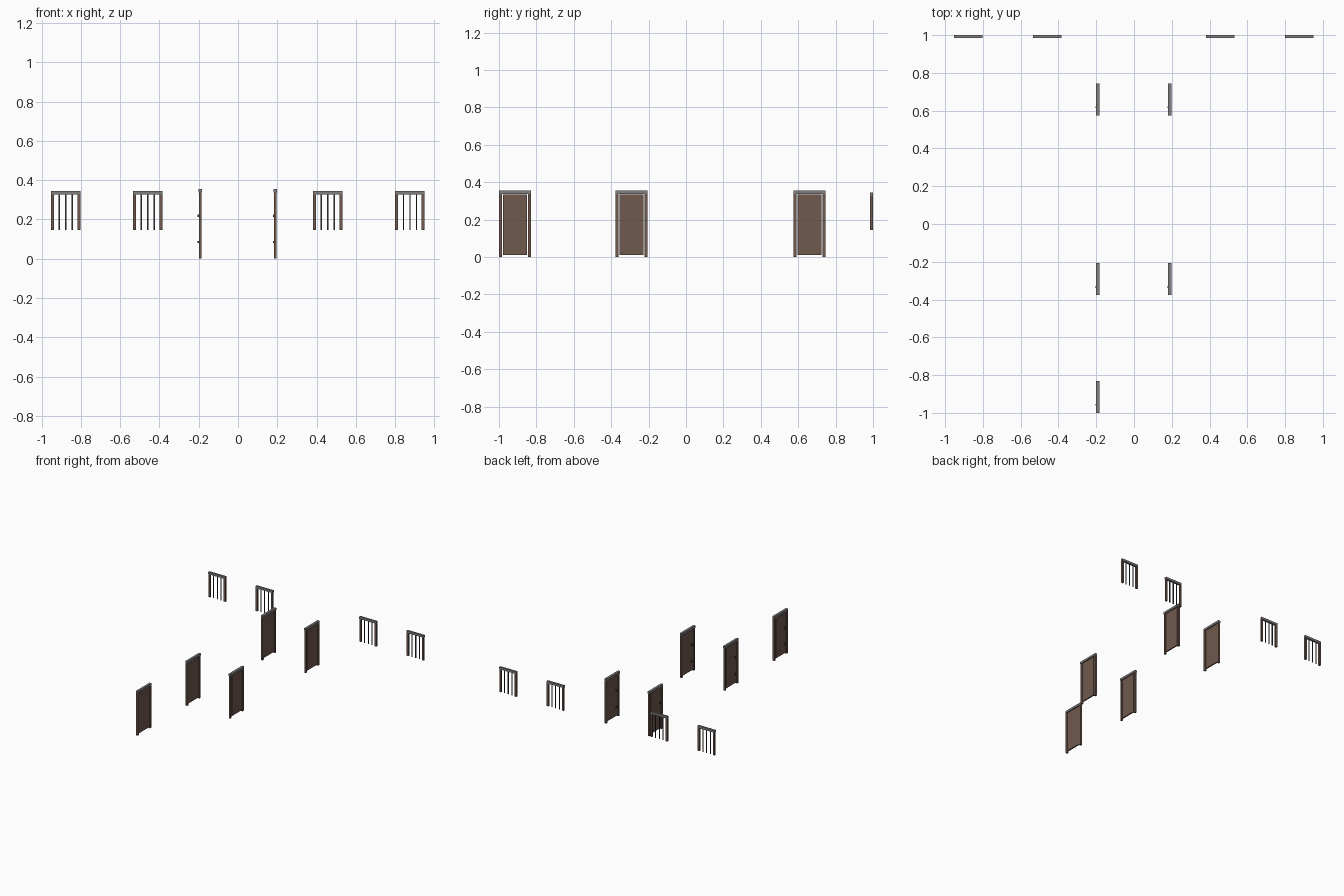
import bpy, bmesh
from mathutils import Vector, Matrix

if "Cube" in bpy.data.objects:
    bpy.data.objects.remove(bpy.data.objects["Cube"])

def material(name, rgb):
    m = bpy.data.materials.new(name)
    m.diffuse_color = (*rgb, 1)
    m.use_nodes = True
    m.node_tree.nodes["Principled BSDF"].inputs["Base Color"].default_value = m.diffuse_color
    return m

BROWN = material("brown_wood", (0.16, 0.10, 0.075))
GREY = material("grey_trim", (0.22, 0.21, 0.21))
DARK = material("dark_iron", (0.06, 0.05, 0.05))

def boxes(name, spans, mat):
    """One object made of boxes, each given as (x0, x1, y0, y1, z0, z1)."""
    bm = bmesh.new()
    for x0, x1, y0, y1, z0, z1 in spans:
        centre = Vector(((x0 + x1) / 2, (y0 + y1) / 2, (z0 + z1) / 2))
        size = Matrix.Diagonal((x1 - x0, y1 - y0, z1 - z0, 1))
        bmesh.ops.create_cube(bm, size=1, matrix=Matrix.Translation(centre) @ size)
    mesh = bpy.data.meshes.new(name)
    bm.to_mesh(mesh)
    bm.free()
    mesh.materials.append(mat)
    ob = bpy.data.objects.new(name, mesh)
    bpy.context.collection.objects.link(ob)

def door(x, y):
    """Door in the yz plane, starting at y, centred on x."""
    w, h, t = 0.17, 0.355, 0.007
    # jambs and lintel
    boxes("door_jambs", [(x - t, x + t, y, y + 0.016, 0, 0.338),
                         (x - t, x + t, y + w - 0.016, y + w, 0, 0.338)], BROWN)
    boxes("door_lintel", [(x - 0.009, x + 0.009, y, y + w, 0.338, h)], GREY)
    # hanging leaf with a small gap all round
    boxes("door_leaf", [(x - 0.005, x + 0.005, y + 0.021, y + w - 0.021, 0.012, 0.333)], BROWN)
    # small fittings on the left face
    boxes("door_fittings", [(x - 0.013, x - 0.005, y + 0.038, y + 0.048, z - 0.006, z + 0.006)
                            for z in (0.085, 0.218)], DARK)

def window(x):
    """Barred window in the back plane, centred on x."""
    w, y0, y1, z0, z1 = 0.075, 0.984, 1.0, 0.145, 0.345
    boxes("window_jambs", [(x - w, x - w + 0.015, y0 + 0.001, y1 - 0.001, z0, z1 - 0.018),
                           (x + w - 0.015, x + w, y0 + 0.001, y1 - 0.001, z0, z1 - 0.018)], BROWN)
    boxes("window_lintel", [(x - w, x + w, y0, y1, z1 - 0.018, z1)], GREY)
    boxes("window_bars", [(x + d - 0.003, x + d + 0.003, 0.989, 0.995, z0, z1 - 0.018)
                          for d in (-0.033, 0, 0.033)], DARK)

for x, y in [(-0.192, -1.0), (-0.192, -0.377), (0.19, -0.377), (-0.192, 0.575), (0.19, 0.575)]:
    door(x, y)
for x in (-0.877, -0.459, 0.457, 0.875):
    window(x)
